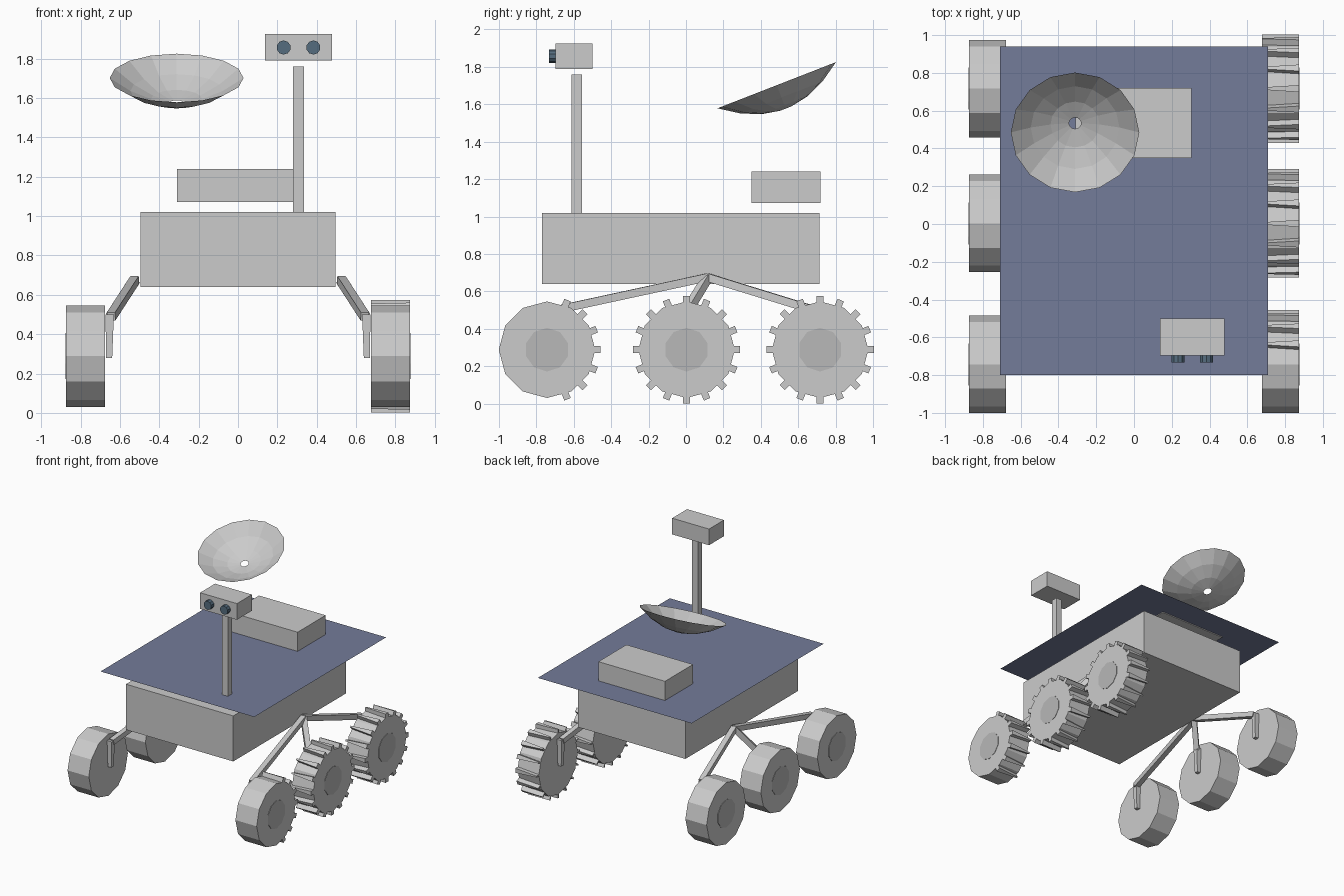
import bpy, bmesh
from math import pi, cos, sin, radians
from mathutils import Vector, Matrix

if "Cube" in bpy.data.objects:
    bpy.data.objects.remove(bpy.data.objects["Cube"])


def material(name, rgb):
    m = bpy.data.materials.new(name)
    m.diffuse_color = (*rgb, 1)
    m.use_nodes = True
    m.node_tree.nodes["Principled BSDF"].inputs["Base Color"].default_value = m.diffuse_color
    return m


PANEL = material("panel_blue", (0.175, 0.2, 0.32))
LENS = material("lens_blue", (0.09, 0.15, 0.21))
HUB = material("hub_grey", (0.48, 0.48, 0.48))


def finish(name, bm, mat=None):
    me = bpy.data.meshes.new(name)
    bm.to_mesh(me)
    bm.free()
    ob = bpy.data.objects.new(name, me)
    bpy.context.collection.objects.link(ob)
    if mat:
        me.materials.append(mat)
    return ob


def box(name, lo, hi):
    lo, hi = Vector(lo), Vector(hi)
    bm = bmesh.new()
    size = Matrix.Diagonal((*(hi - lo), 1))
    bmesh.ops.create_cube(bm, size=1, matrix=Matrix.Translation((lo + hi) / 2) @ size)
    return finish(name, bm)


def add_rod(bm, a, b, r1, r2, sides, spin=0.0):
    """Capped, optionally tapered prism from a to b."""
    a, b = Vector(a), Vector(b)
    d = b - a
    rot = d.to_track_quat('Z', 'Y').to_matrix().to_4x4()
    m = Matrix.Translation((a + b) / 2) @ rot @ Matrix.Rotation(spin, 4, 'Z')
    bmesh.ops.create_cone(bm, cap_ends=True, segments=sides, radius1=r1,
                          radius2=r2, depth=d.length, matrix=m)


def rod(name, a, b, r, sides, mat=None):
    bm = bmesh.new()
    add_rod(bm, a, b, r, r, sides)
    return finish(name, bm, mat)


# Body and equipment box
box("body", (-0.495, -0.77, 0.64), (0.495, 0.715, 1.02))
box("equipment_box", (-0.31, 0.35, 1.073), (0.305, 0.72, 1.24))

# Solar panel: a single thin sheet just above the body
bm = bmesh.new()
bmesh.ops.create_grid(bm, x_segments=1, y_segments=1, size=0.5,
                      matrix=Matrix.Translation((0, 0.07, 1.08)) @ Matrix.Diagonal((1.42, 1.74, 1, 1)))
finish("solar_panel", bm, PANEL)

# Camera mast, head and lenses
box("mast", (0.28, -0.612, 1.02), (0.335, -0.557, 1.76))
box("camera_head", (0.138, -0.697, 1.79), (0.478, -0.5, 1.925))
for i, x in enumerate((0.232, 0.383)):
    rod(f"lens_{i}", (x, -0.68, 1.857), (x, -0.733, 1.857), 0.036, 10, LENS)

# Dish: open parabolic bowl with a centre hole, tilted to the front
DISH_R, DISH_D, N = 0.34, 0.135, 16
bm = bmesh.new()
rings = []
for r in (0.032, 0.13, 0.235, DISH_R):
    z = DISH_D * ((r / DISH_R) ** 2 - 1)
    rings.append([bm.verts.new((r * cos(2 * pi * k / N), r * sin(2 * pi * k / N), z)) for k in range(N)])
for a, b in zip(rings, rings[1:]):
    for k in range(N):
        j = (k + 1) % N
        bm.faces.new((a[k], b[k], b[j], a[j]))
bm.transform(Matrix.Translation((-0.312, 0.485, 1.702)) @ Matrix.Rotation(radians(21.3), 4, 'X'))
finish("dish", bm)

# Wheels, hubs, treads and suspension
AXLE_Z, WHEEL_R = 0.288, 0.258
WHEELS = {"front": -0.743, "middle": 0.003, "rear": 0.717}
for side, s in (("right", 1), ("left", -1)):
    for pos, y in WHEELS.items():
        rod(f"wheel_{pos}_{side}", (s * 0.677, y, AXLE_Z), (s * 0.873, y, AXLE_Z), WHEEL_R, 12)
        rod(f"hub_{pos}_{side}", (s * 0.80, y, AXLE_Z), (s * 0.876, y, AXLE_Z), 0.117, 10, HUB)

        # Two-part leg: sloping arm from the pivot, then a drop to the axle
        knee = (s * 0.645, y, 0.49)
        bm = bmesh.new()
        add_rod(bm, (s * 0.525, 0.115, 0.675), knee, 0.03, 0.03, 4, pi / 4)
        add_rod(bm, (s * 0.652, y, 0.50), (s * 0.655, y, 0.28), 0.03, 0.022, 4, pi / 4)
        finish(f"leg_{pos}_{side}", bm)

# Tread blocks on the right wheels, tapering inwards; the front one only at its back
for pos, y in WHEELS.items():
    bm = bmesh.new()
    for k in range(16):
        ang = 2 * pi * k / 16
        if pos == "front" and cos(ang) < 0.3:
            continue
        part = bmesh.ops.create_cube(bm, size=1)["verts"]
        for v in part:
            x, w, h = v.co
            v.co = (0.775 + x * 0.196, w * (0.037 if x > 0 else 0.012), 0.265 + h * 0.044)
        bmesh.ops.rotate(bm, verts=part, cent=(0, 0, 0), matrix=Matrix.Rotation(ang - pi / 2, 3, 'X'))
        bmesh.ops.translate(bm, verts=part, vec=(0, y, AXLE_Z))
    finish(f"tread_{pos}_right", bm)
